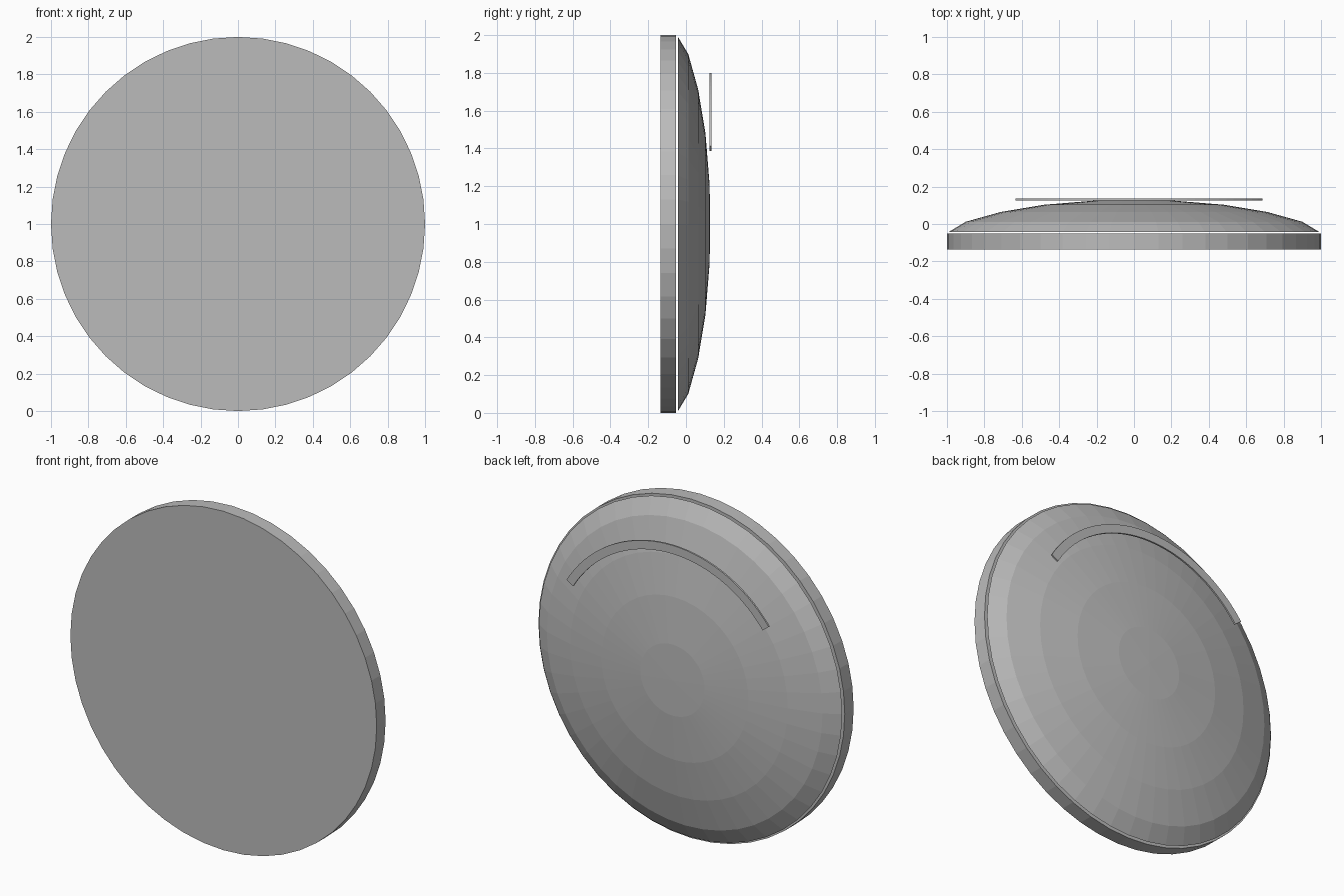
import bpy, bmesh
from math import sin, cos, radians, tau

cube = bpy.data.objects.get("Cube")
if cube:
    bpy.data.objects.remove(cube, do_unlink=True)

SIDES = 48

grey = bpy.data.materials.new("plain grey")
grey.use_nodes = True
colour = (0.5, 0.5, 0.5, 1)
grey.diffuse_color = colour
grey.node_tree.nodes["Principled BSDF"].inputs["Base Color"].default_value = colour


def finish(name, bm):
    bmesh.ops.recalc_face_normals(bm, faces=bm.faces)
    mesh = bpy.data.meshes.new(name)
    bm.to_mesh(mesh)
    bm.free()
    mesh.materials.append(grey)
    obj = bpy.data.objects.new(name, mesh)
    obj.location.z = 1
    bpy.context.collection.objects.link(obj)
    return obj


def lathe(name, profile, pole=None):
    """Turn (radius, y) points about the y axis; cap the ends, or fan to a pole."""
    bm = bmesh.new()
    rings = []
    for r, y in profile:
        angles = [tau * i / SIDES for i in range(SIDES)]
        rings.append([bm.verts.new((r * cos(a), y, r * sin(a))) for a in angles])
    for low, high in zip(rings, rings[1:]):
        for i in range(SIDES):
            j = (i + 1) % SIDES
            bm.faces.new((low[i], low[j], high[j], high[i]))
    bm.faces.new(rings[0])
    if pole is None:
        bm.faces.new(rings[-1])
    else:
        tip = bm.verts.new((0, pole, 0))
        for i in range(SIDES):
            bm.faces.new((rings[-1][i], rings[-1][(i + 1) % SIDES], tip))
    return finish(name, bm)


# Flat round front plate
lathe("front_disc", [(1, -0.135), (1, -0.052)])

# Shallow faceted dome, set just behind the plate
lathe("back_dome",
      [(0.99, -0.042), (0.9, 0.012), (0.71, 0.065), (0.48, 0.103), (0.21, 0.125)],
      pole=0.128)

# Thin curved strip standing off the upper part of the dome
bm = bmesh.new()
STEPS = 32
start, end = radians(31), radians(142.5)
sections = []
for i in range(STEPS + 1):
    a = start + (end - start) * i / STEPS
    corners = [(0.75, 0.125), (0.8, 0.125), (0.8, 0.135), (0.75, 0.135)]
    sections.append([bm.verts.new((r * cos(a), y, r * sin(a))) for r, y in corners])
for s, t in zip(sections, sections[1:]):
    for k in range(4):
        n = (k + 1) % 4
        bm.faces.new((s[k], s[n], t[n], t[k]))
bm.faces.new(sections[0])
bm.faces.new(sections[-1])
finish("arc_strip", bm)
